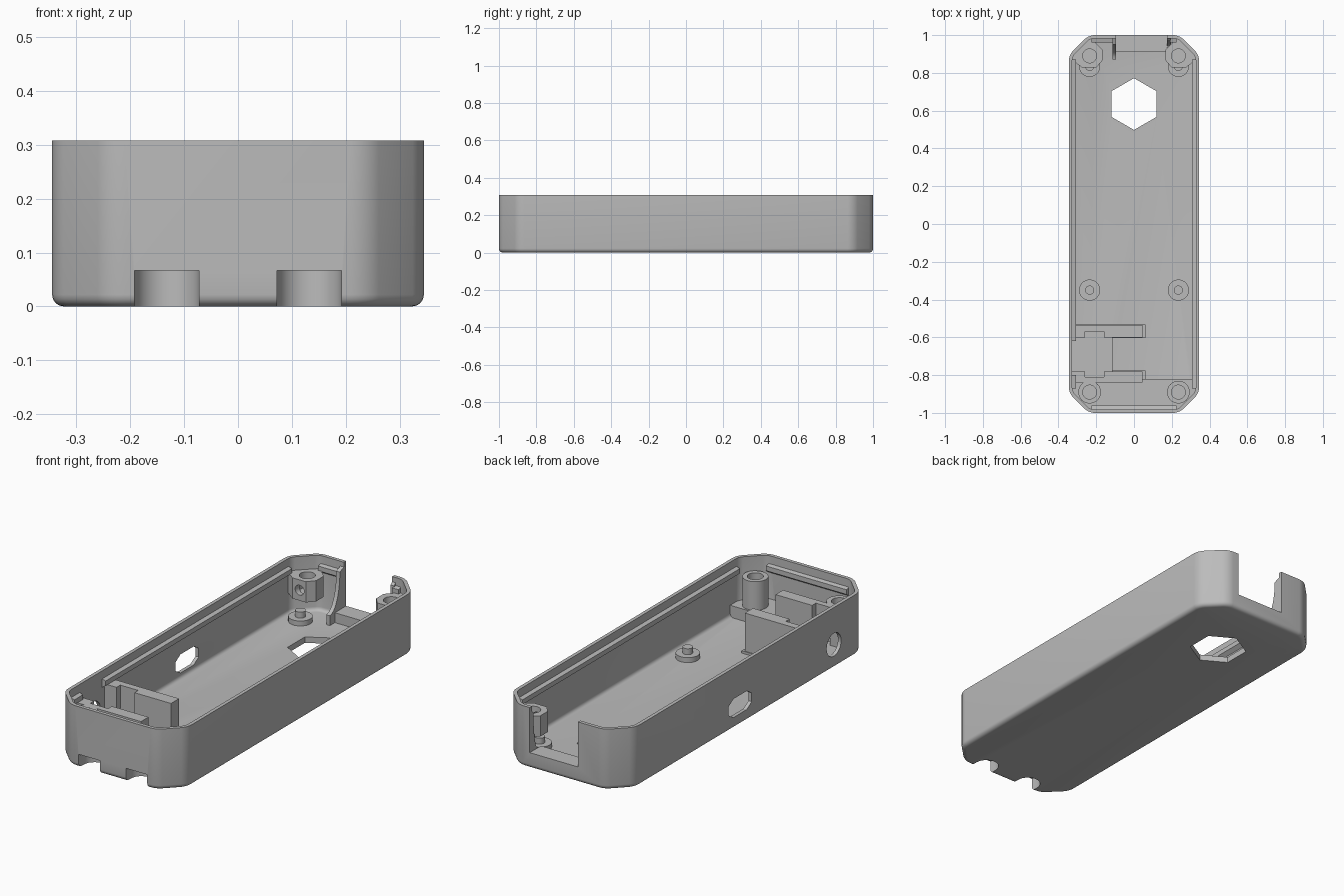
import bpy, bmesh, math
from mathutils import Vector

if "Cube" in bpy.data.objects:
    bpy.data.objects.remove(bpy.data.objects["Cube"], do_unlink=True)

grey = bpy.data.materials.new("plain grey")
grey.use_nodes = True
grey.diffuse_color = (0.5, 0.5, 0.5, 1)
grey.node_tree.nodes["Principled BSDF"].inputs["Base Color"].default_value = (0.5, 0.5, 0.5, 1)

AXES = {"x": lambda a, b, c: (c, a, b), "y": lambda a, b, c: (a, c, b), "z": lambda a, b, c: (a, b, c)}


def prism(name, pts, lo, hi, axis="z", side=0, low=0, high=0):
    """Extrude a profile along an axis; optionally round its side, low and high edges."""
    place = AXES[axis]
    bm = bmesh.new()
    bottom = [bm.verts.new(place(a, b, lo)) for a, b in pts]
    top = [bm.verts.new(place(a, b, hi)) for a, b in pts]
    n = len(pts)
    bm.faces.new(bottom)
    bm.faces.new(top)
    for i in range(n):
        j = (i + 1) % n
        bm.faces.new((bottom[i], bottom[j], top[j], top[i]))
    bmesh.ops.recalc_face_normals(bm, faces=bm.faces)
    k = "xyz".index(axis)

    def round_edges(test, size):
        if size:
            edges = [e for e in bm.edges if test(e.verts[0].co[k], e.verts[1].co[k])]
            bmesh.ops.bevel(bm, geom=edges, offset=size, segments=4, profile=0.5, affect="EDGES")

    round_edges(lambda a, b: abs(a - b) > 1e-4, side)
    round_edges(lambda a, b: max(a, b) < lo + 1e-4, low)
    round_edges(lambda a, b: min(a, b) > hi - 1e-4, high)
    mesh = bpy.data.meshes.new(name)
    bm.to_mesh(mesh)
    bm.free()
    mesh.materials.append(grey)
    ob = bpy.data.objects.new(name, mesh)
    bpy.context.collection.objects.link(ob)
    return ob


def rect(a0, a1, b0, b1):
    return [(a0, b0), (a1, b0), (a1, b1), (a0, b1)]


def box(name, x0, x1, y0, y1, z0, z1, **rounding):
    return prism(name, rect(x0, x1, y0, y1), z0, z1, **rounding)


def circle(a, b, r, n=32):
    return [(a + r * math.cos(math.tau * i / n), b + r * math.sin(math.tau * i / n)) for i in range(n)]


def octagon(w, h, cw, ch):
    return [(-w, ch - h), (cw - w, -h), (w - cw, -h), (w, ch - h),
            (w, h - ch), (w - cw, h), (cw - w, h), (-w, h - ch)]


def cut(ob, *cutters):
    bpy.context.view_layer.objects.active = ob
    for c in cutters:
        mod = ob.modifiers.new("cut", "BOOLEAN")
        mod.operation, mod.solver, mod.object = "DIFFERENCE", "EXACT", c
        bpy.ops.object.modifier_apply(modifier=mod.name)
    return ob


def discard(*obs):
    for o in obs:
        bpy.data.objects.remove(o, do_unlink=True)


FLOOR, TOP = 0.03, 0.308

# Open shell with rounded corners and thin walls
shell = prism("case_shell", octagon(0.345, 1, 0.105, 0.105), 0, TOP, side=0.03, low=0.022)
cavity = prism("cavity", octagon(0.327, 0.982, 0.095, 0.095), FLOOR, 0.4, side=0.02, low=0.018)

# Openings through floor and walls
hexagon = [(0.137 * math.sin(math.tau * i / 6), 0.635 + 0.137 * math.cos(math.tau * i / 6)) for i in range(6)]
hex_hole = prism("hex_hole", hexagon, -0.1, 0.1)
back_notch = box("back_notch", -0.095, 0.175, 0.8, 1.1, 0.08, 0.4)
slot = [(0.06 + a, 0.105 + b) for a, b in octagon(0.093, 0.047, 0.04, 0.025)]
side_slot = prism("side_slot", slot, -0.4, -0.3, "x")
side_port = prism("side_port", circle(-0.69, 0.12, 0.058), -0.4, -0.3, "x")
feet = []
for x in (-0.132, 0.132):
    arc = [(x + 0.06 * math.cos(math.pi * i / 12), -0.96 + 0.06 * math.sin(math.pi * i / 12)) for i in range(13)]
    feet.append(prism("front_recess", [(x - 0.06, -1.1), (x + 0.06, -1.1)] + arc, -0.1, 0.067))
cut(shell, cavity, hex_hole, back_notch, side_slot, side_port, *feet)

# Raised floor over the front recesses
shelf = [(-0.33, -0.82), (-0.33, -0.89), (-0.235, -0.985), (0.235, -0.985), (0.33, -0.89), (0.33, -0.82)]
cut(prism("front_raised_floor", shelf, FLOOR - 0.005, 0.09), *feet)
discard(cavity, hex_hole, back_notch, side_slot, side_port, *feet)

# Sill and cheek ribs at the back opening
box("back_sill", -0.095, 0.175, 0.91, 0.985, FLOOR - 0.005, 0.08)
for name, x, depth in (("right_cheek_rib", -0.115, 0.115), ("left_cheek_rib", 0.175, 0.05)):
    curve = [(0.985 - depth + 0.7 * depth * math.sin(t * math.pi / 16), 0.27 - 0.19 * math.cos(t * math.pi / 16))
             for t in range(9)]
    prism(name, [(0.985, FLOOR - 0.005), (0.985 - depth, FLOOR - 0.005)] + curve + [(0.985, 0.285)],
          x, x + 0.02, "x")


# Lid strips along the inner walls
def strip(name, axis, wall, lo, hi):
    s = math.copysign(1, wall)
    pts = [(wall, 0.222), (wall - s * 0.022, 0.238), (wall - s * 0.022, 0.262), (wall, 0.268)]
    if axis == "y":
        return prism(name, pts, lo, hi, "y")
    return prism(name, pts, lo, hi, "x")


strip("left_strip", "y", 0.329, -0.87, 0.87)
strip("right_strip", "y", -0.329, -0.62, 0.87)
strip("right_front_strip", "y", -0.329, -0.87, -0.8)
strip("front_strip", "x", -0.984, -0.225, 0.225)
strip("back_right_strip", "x", 0.984, -0.225, -0.115)
strip("back_left_strip", "x", 0.984, 0.19, 0.225)

# Screw bosses and board pegs, on both sides
for s, word in ((1, "left"), (-1, "right")):
    x = s * 0.235
    post = prism(f"{word}_front_boss", circle(x, -0.89, 0.06), FLOOR - 0.005, 0.235)
    bore = prism("bore", circle(x, -0.89, 0.037), 0.1, 0.3)
    cut(post, bore)
    discard(bore)

    outline = [(0.328, 0.868), (0.275, 0.828), (0.2, 0.828), (0.168, 0.865),
               (0.168, 0.925), (0.228, 0.984), (0.328, 0.888)]
    block = prism(f"{word}_back_boss", [(s * a, b) for a, b in outline], 0.135, 0.24)
    bore = prism("bore", circle(x, 0.89, 0.037), 0.16, 0.3)
    nut = prism("nut_hole", circle(x, 0.188, 0.025), 0.8, 0.87, "y")
    cut(block, bore, nut)
    discard(bore, nut)

    for y, end in ((-0.35, "front"), (0.835, "back")):
        prism(f"{word}_{end}_standoff", circle(x, y, 0.056), FLOOR - 0.005, 0.055)
        prism(f"{word}_{end}_peg", circle(x, y, 0.024), 0.05, 0.085)

# Port holder: two slotted ribs and a seat
groove = box("groove", -0.26, -0.16, -0.81, -0.57, 0.06, 0.4)
for name, y0, y1 in (("holder_back_rib", -0.6, -0.535), ("holder_front_rib", -0.84, -0.78)):
    rib = box(name, -0.33, 0.045, y0, y1, FLOOR - 0.005, 0.235)
    cut(rib, groove)
    box(name + "_foot", -0.31, 0.06, y0 - 0.004, y1 + 0.004, FLOOR - 0.005, 0.042)
seat = box("holder_seat", -0.33, -0.115, -0.79, -0.59, FLOOR - 0.005, 0.06)
discard(groove)

# Smooth the curved surfaces while keeping crisp edges
bpy.ops.object.select_all(action="DESELECT")
for ob in bpy.context.collection.objects:
    if ob.type == "MESH":
        ob.select_set(True)
        bpy.context.view_layer.objects.active = ob
bpy.ops.object.shade_smooth_by_angle(angle=math.radians(30))
